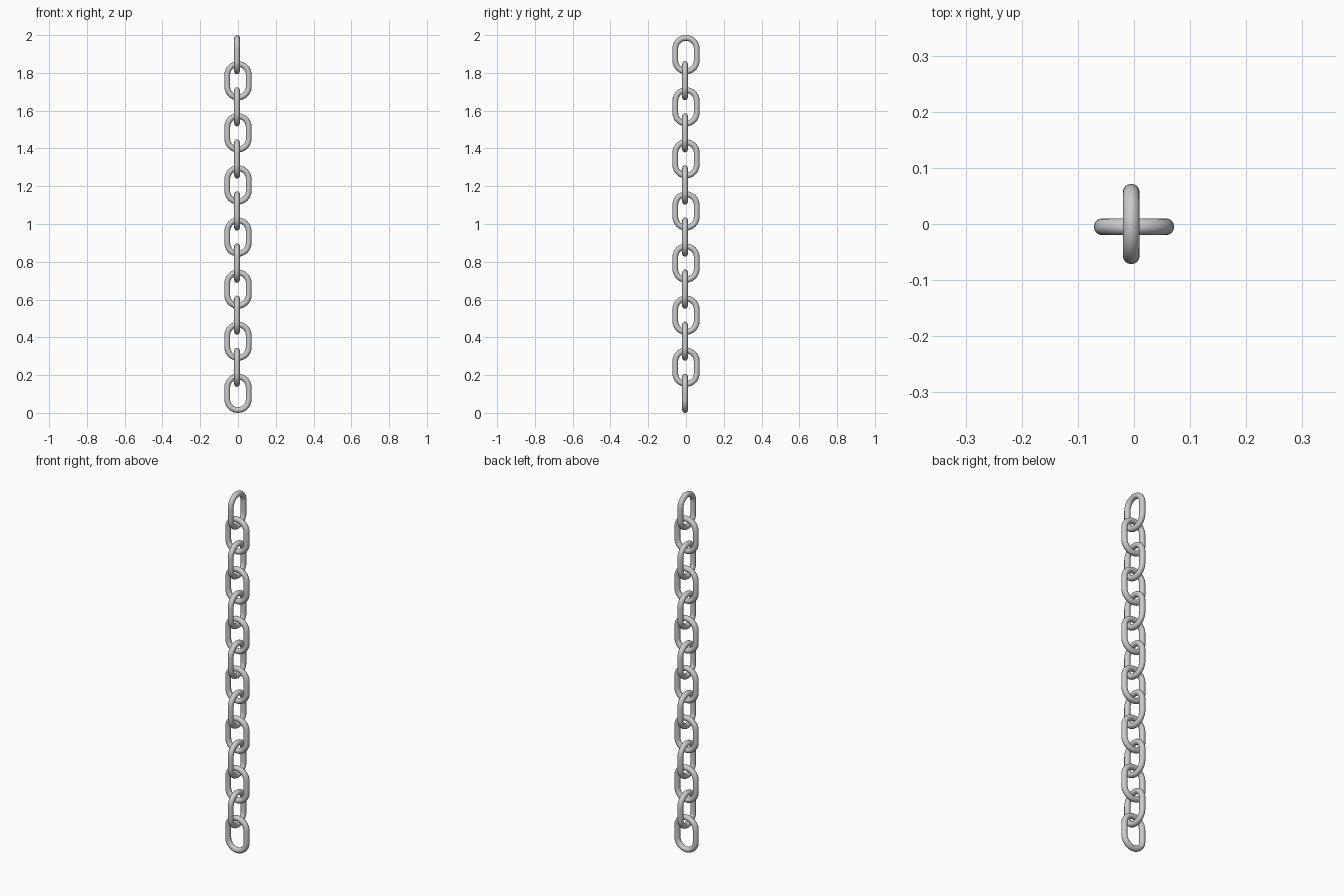
import bpy, bmesh, math
from mathutils import Vector

if "Cube" in bpy.data.objects:
    bpy.data.objects.remove(bpy.data.objects["Cube"])

N = 14                 # links
R = 0.015              # wire radius
W, H = 0.143, 0.207    # outer link size
PITCH = (2.0 - H) / (N - 1)
OFF = -0.005           # links sit slightly off their plane
SIDES, ARC = 16, 16

def link_mesh():
    """Stadium-shaped wire loop lying in the xz plane."""
    r = W / 2 - R
    s = H / 2 - W / 2
    path = []          # (centre point, outward direction)
    for sign, start in ((1, 0), (-1, math.pi)):
        for i in range(ARC + 1):
            a = start + math.pi * i / ARC
            d = Vector((math.cos(a), 0, math.sin(a)))
            path.append((d * r + Vector((0, 0, sign * s)), d))
    bm = bmesh.new()
    rings = []
    for p, d in path:
        ring = []
        for j in range(SIDES):
            b = 2 * math.pi * j / SIDES
            ring.append(bm.verts.new(p + d * R * math.cos(b) + Vector((0, R * math.sin(b), 0))))
        rings.append(ring)
    for i, a in enumerate(rings):
        c = rings[(i + 1) % len(rings)]
        for j in range(SIDES):
            k = (j + 1) % SIDES
            bm.faces.new((a[j], a[k], c[k], c[j])).smooth = True
    bmesh.ops.recalc_face_normals(bm, faces=bm.faces)
    me = bpy.data.meshes.new("chain_link")
    bm.to_mesh(me)
    bm.free()
    return me

# Alternating links from bottom to top
mesh = link_mesh()
for i in range(N):
    ob = bpy.data.objects.new(f"chain_link_{i + 1}", mesh)
    bpy.context.collection.objects.link(ob)
    z = H / 2 + i * PITCH
    if i % 2 == 0:
        ob.location = (0, OFF, z)
    else:
        ob.location = (OFF, 0, z)
        ob.rotation_euler = (0, 0, math.pi / 2)
